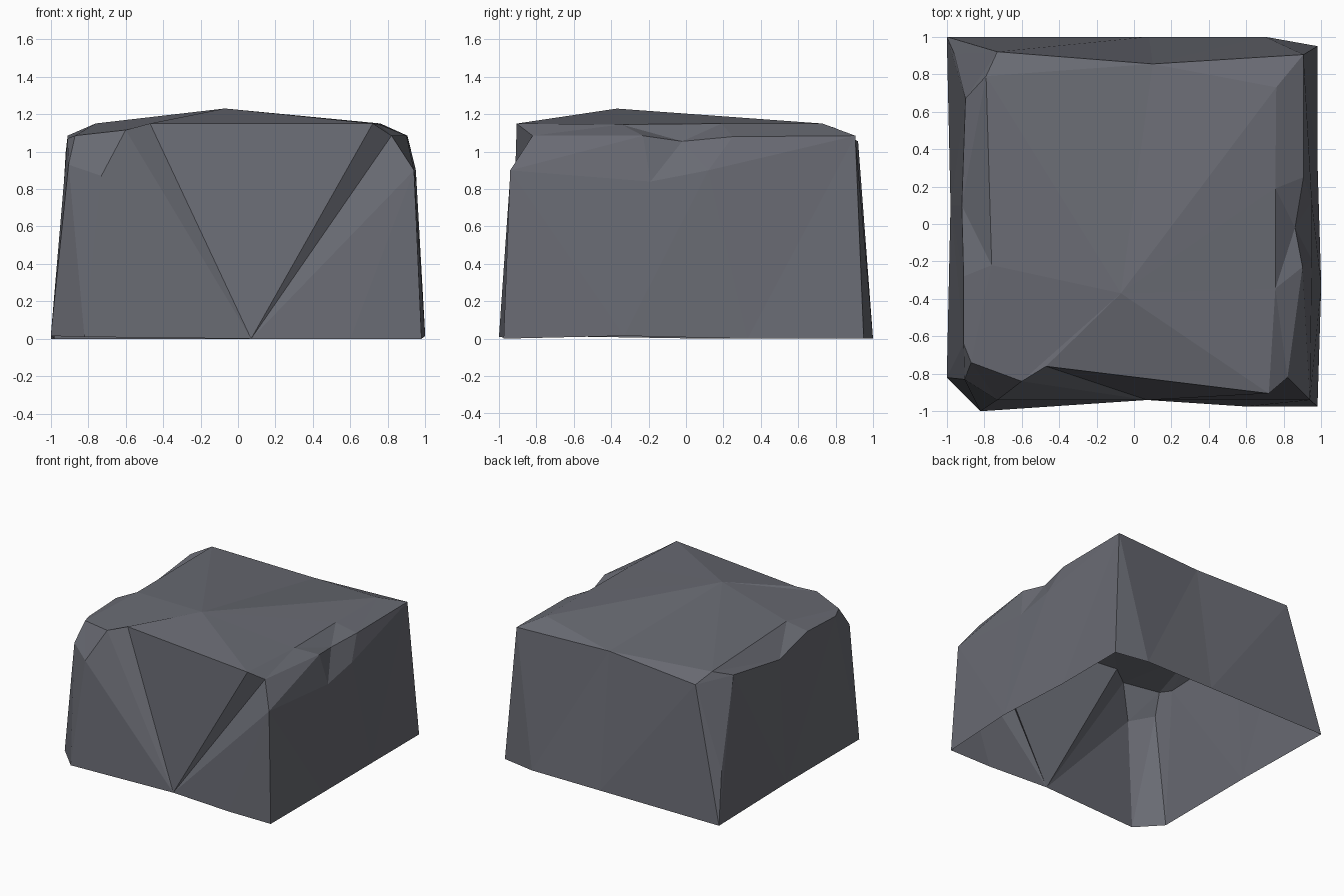
import bpy, bmesh

if "Cube" in bpy.data.objects:
    bpy.data.objects.remove(bpy.data.objects["Cube"])

# Cross-section loops, counter-clockwise from the front-left corner
foot = [(-1, -.82, .015), (-.82, -1, .01), (.07, -.94, 0), (.6, -.975, 0),
        (.98, -.975, 0), (1, -.33, .015), (.98, .33, 0), (.98, .95, 0),
        (.7, 1, 0), (.08, 1, 0), (-1, 1, 0), (-.98, .1, 0)]

shoulder = [(-.905, -.83, .93), (-.73, -.94, .87), (-.6, -.84, 1.115),
            (-.47, -.76, 1.15), (.72, -.905, 1.15), (.82, -.82, 1.085),
            (.94, -.94, .9), (.95, -.19, .84), (.95, .12, .9),
            (.905, .905, 1.085), (.1, .855, 1.085), (-.73, .92, 1.055),
            (-.96, .91, .4), (-.9, .67, 1.085), (-.92, .1, 1.0),
            (-.91, -.28, 1.085), (-.91, -.64, 1.07)]

# Chipped rim: shares most corners with the shoulder
rim = ([(-.87, -.74, 1.085)] + shoulder[2:6]
       + [(.9, -.23, 1.085), (.86, -.02, 1.055), (.905, .25, 1.08)]
       + shoulder[9:12] + shoulder[13:])

summit = (shoulder[2:5]
          + [(.755, -.345, 1.145), (.755, .19, 1.15), (.76, .73, 1.15),
             shoulder[10], (-.79, .79, 1.13), (-.76, -.22, 1.15)])
peak = (-.07, -.37, 1.23)

bm = bmesh.new()
made = {}


def vert(p):
    if p not in made:
        made[p] = bm.verts.new(p)
    return made[p]


def tri(*pts):
    if len(set(pts)) == 3:
        bm.faces.new([vert(p) for p in pts])


def stitch(low, high, steps):
    """Triangulate between two loops; a = advance low loop, b = advance high."""
    i = j = 0
    for s in steps:
        a, b = low[i % len(low)], high[j % len(high)]
        if s == "a":
            i += 1
            tri(a, low[i % len(low)], b)
        else:
            j += 1
            tri(a, high[j % len(high)], b)


# Walls, chipped edges and sloping top (the underside is open)
stitch(foot, shoulder, "abab" "bbbb" "aaabbab" "aababab" "babbbab")
stitch(shoulder, rim, "a" + "ba" * 4 + "a" + "baba" + "bba" + "baba" + "aa" + "ba" * 4 + "b")
stitch(rim, summit, "ababa" "abaab" "ababaab" "aabaaab")
for k, p in enumerate(summit):
    tri(p, summit[(k + 1) % len(summit)], peak)

mesh = bpy.data.meshes.new("stone_block")
bm.to_mesh(mesh)
bm.free()

stone = bpy.data.materials.new("slate grey stone")
stone.diffuse_color = (.14, .145, .17, 1)
stone.use_nodes = True
stone.node_tree.nodes["Principled BSDF"].inputs["Base Color"].default_value = stone.diffuse_color
mesh.materials.append(stone)
block = bpy.data.objects.new("stone_block", mesh)
bpy.context.collection.objects.link(block)
